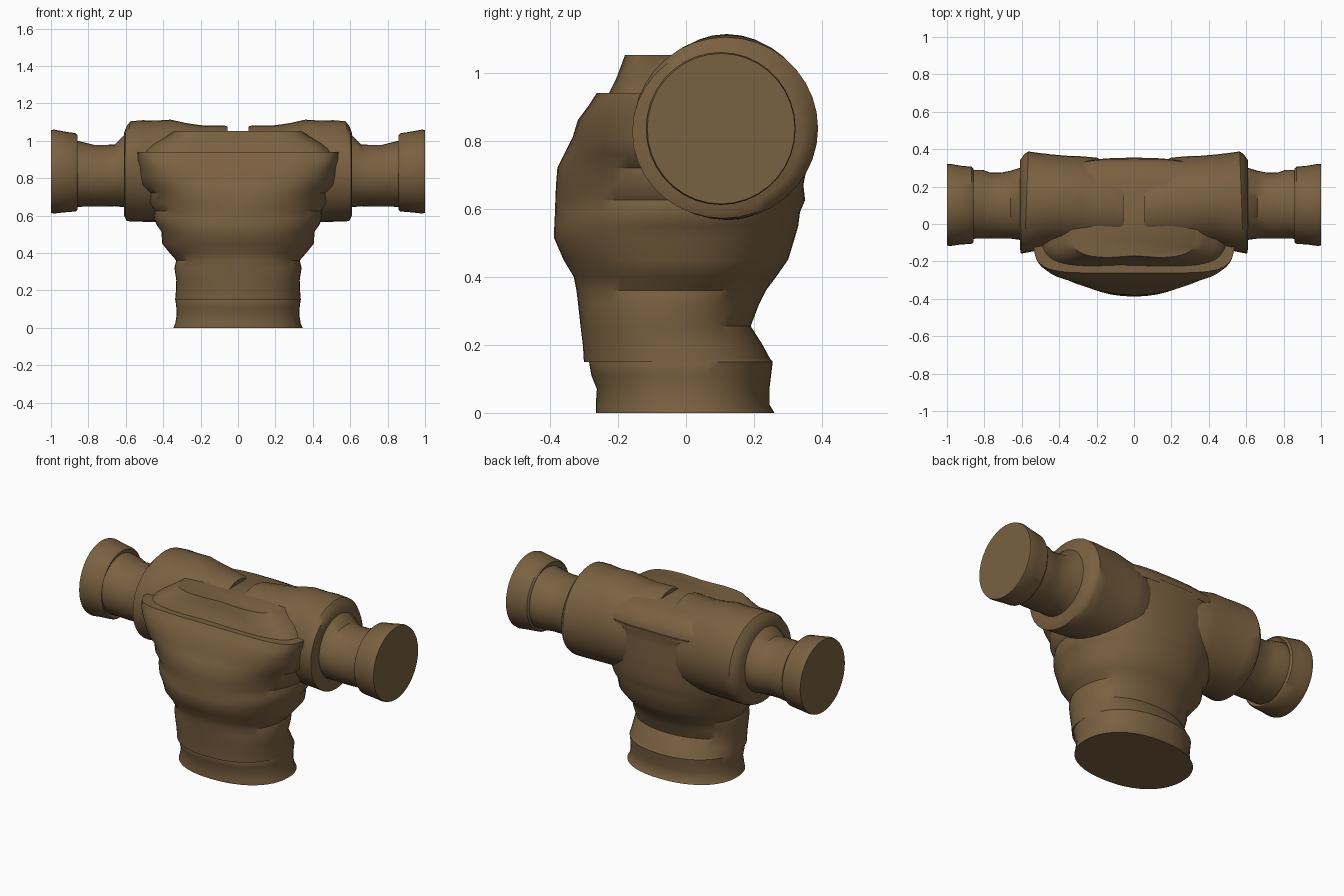
import bpy, bmesh, math

brown = bpy.data.materials.new("brown cloth")
brown.diffuse_color = (0.195, 0.119, 0.053, 1)


def spow(v, e):
    return math.copysign(abs(v) ** e, v)


def loft(name, rings, angle=38):
    """Skin a list of equal-length point rings and cap both ends."""
    bm = bmesh.new()
    loops = [[bm.verts.new(p) for p in ring] for ring in rings]
    n = len(loops[0])
    for a, b in zip(loops, loops[1:]):
        for i in range(n):
            j = (i + 1) % n
            bm.faces.new((a[i], a[j], b[j], b[i]))
    bm.faces.new(loops[0][::-1])
    bm.faces.new(loops[-1])
    bmesh.ops.recalc_face_normals(bm, faces=bm.faces)
    mesh = bpy.data.meshes.new(name)
    bm.to_mesh(mesh)
    bm.free()
    mesh.materials.append(brown)
    ob = bpy.data.objects.new(name, mesh)
    bpy.context.collection.objects.link(ob)
    bpy.ops.object.select_all(action='DESELECT')
    ob.select_set(True)
    bpy.context.view_layer.objects.active = ob
    bpy.ops.object.shade_smooth_by_angle(angle=math.radians(angle))
    return ob


def body_ring(z, w, front, back, nf=2.2, nb=2.2, dent=0.0, n=48):
    """Horizontal section with separate front and back squareness."""
    cy = (front + back) / 2
    ry = (back - front) / 2
    pts = []
    for i in range(n):
        t = 2 * math.pi * i / n
        e = 2 / (nb if math.sin(t) > 0 else nf)
        x = w * spow(math.cos(t), e)
        y = cy + ry * spow(math.sin(t), e)
        if math.sin(t) < 0:
            y += dent * math.exp(-(x / 0.07) ** 2)
        pts.append((x, y, z))
    return pts


def sleeve_ring(side, x, y0, y1, z0, z1, slant=0.0, n=36):
    """Vertical section across an arm; slant leans the top inward."""
    pts = []
    for i in range(n):
        t = 2 * math.pi * i / n
        y = (y0 + y1) / 2 + (y1 - y0) / 2 * math.cos(t)
        z = (z0 + z1) / 2 + (z1 - z0) / 2 * math.sin(t)
        pts.append((side * (x - slant * math.cos(t)), y, z))
    return pts


# waist band under the hem
loft("waist_band", [body_ring(*s) for s in (
    (0.0, 0.345, -0.265, 0.26), (0.025, 0.335, -0.265, 0.245),
    (0.07, 0.328, -0.262, 0.245), (0.11, 0.33, -0.278, 0.25),
    (0.15, 0.335, -0.285, 0.255), (0.2, 0.31, -0.27, 0.21))])

# torso: z, half width, front y, back y, front and back squareness
loft("torso", [body_ring(*s) for s in (
    (0.15, 0.336, -0.30, 0.252), (0.2, 0.332, -0.303, 0.225),
    (0.255, 0.33, -0.31, 0.19), (0.32, 0.34, -0.317, 0.215),
    (0.36, 0.33, -0.322, 0.235), (0.40, 0.365, -0.33, 0.265),
    (0.45, 0.405, -0.36, 0.30), (0.515, 0.41, -0.388, 0.32),
    (0.55, 0.435, -0.387, 0.33), (0.59, 0.45, -0.385, 0.335, 2.1),
    (0.625, 0.445, -0.384, 0.35, 2.1), (0.67, 0.475, -0.382, 0.345, 2.2),
    (0.72, 0.475, -0.378, 0.355, 2.3), (0.76, 0.52, -0.358, 0.35, 2.6),
    (0.81, 0.53, -0.333, 0.355, 3.2), (0.86, 0.53, -0.318, 0.35, 4),
    (0.90, 0.54, -0.288, 0.352, 5), (0.94, 0.54, -0.262, 0.355, 6, 2.6))])

# raised yoke across the top of the chest
loft("shoulder_yoke", [body_ring(*s) for s in (
    (0.92, 0.51, -0.235, 0.352, 5, 2.8), (0.955, 0.49, -0.22, 0.348, 5, 3, 0.01),
    (0.985, 0.45, -0.205, 0.335, 5, 3, 0.02), (1.02, 0.39, -0.192, 0.30, 4.5, 3, 0.015),
    (1.052, 0.34, -0.18, 0.24, 4.5, 3, 0.01))])

for side, tag in ((1, "right"), (-1, "left")):
    # wide shoulder sleeve
    loft(tag + "_shoulder", [sleeve_ring(side, *s) for s in (
        (0.055, -0.12, 0.28, 0.60, 1.075), (0.075, -0.13, 0.30, 0.59, 1.082),
        (0.2, -0.14, 0.355, 0.57, 1.083), (0.28, -0.135, 0.362, 0.565, 1.095),
        (0.36, -0.125, 0.365, 0.565, 1.113), (0.44, -0.125, 0.372, 0.567, 1.108),
        (0.51, -0.14, 0.38, 0.567, 1.11), (0.575, -0.155, 0.388, 0.568, 1.104, 0.01),
        (0.595, -0.158, 0.375, 0.572, 1.08, 0.01), (0.61, -0.13, 0.34, 0.60, 1.04))])
    # narrower lower sleeve
    loft(tag + "_sleeve", [sleeve_ring(side, *s) for s in (
        (0.56, -0.09, 0.31, 0.63, 1.05), (0.61, -0.085, 0.30, 0.645, 1.03),
        (0.66, -0.078, 0.285, 0.65, 0.98), (0.71, -0.078, 0.275, 0.648, 0.978),
        (0.77, -0.078, 0.275, 0.648, 0.978), (0.81, -0.078, 0.29, 0.648, 0.988),
        (0.90, -0.08, 0.29, 0.645, 1.01))])
    # flared cuff
    loft(tag + "_cuff", [sleeve_ring(side, *s) for s in (
        (0.872, -0.075, 0.28, 0.65, 1.01), (0.858, -0.098, 0.295, 0.63, 1.03),
        (0.868, -0.106, 0.306, 0.622, 1.04), (0.93, -0.11, 0.312, 0.617, 1.05),
        (0.985, -0.118, 0.322, 0.611, 1.06), (1.0, -0.114, 0.32, 0.614, 1.056))])
